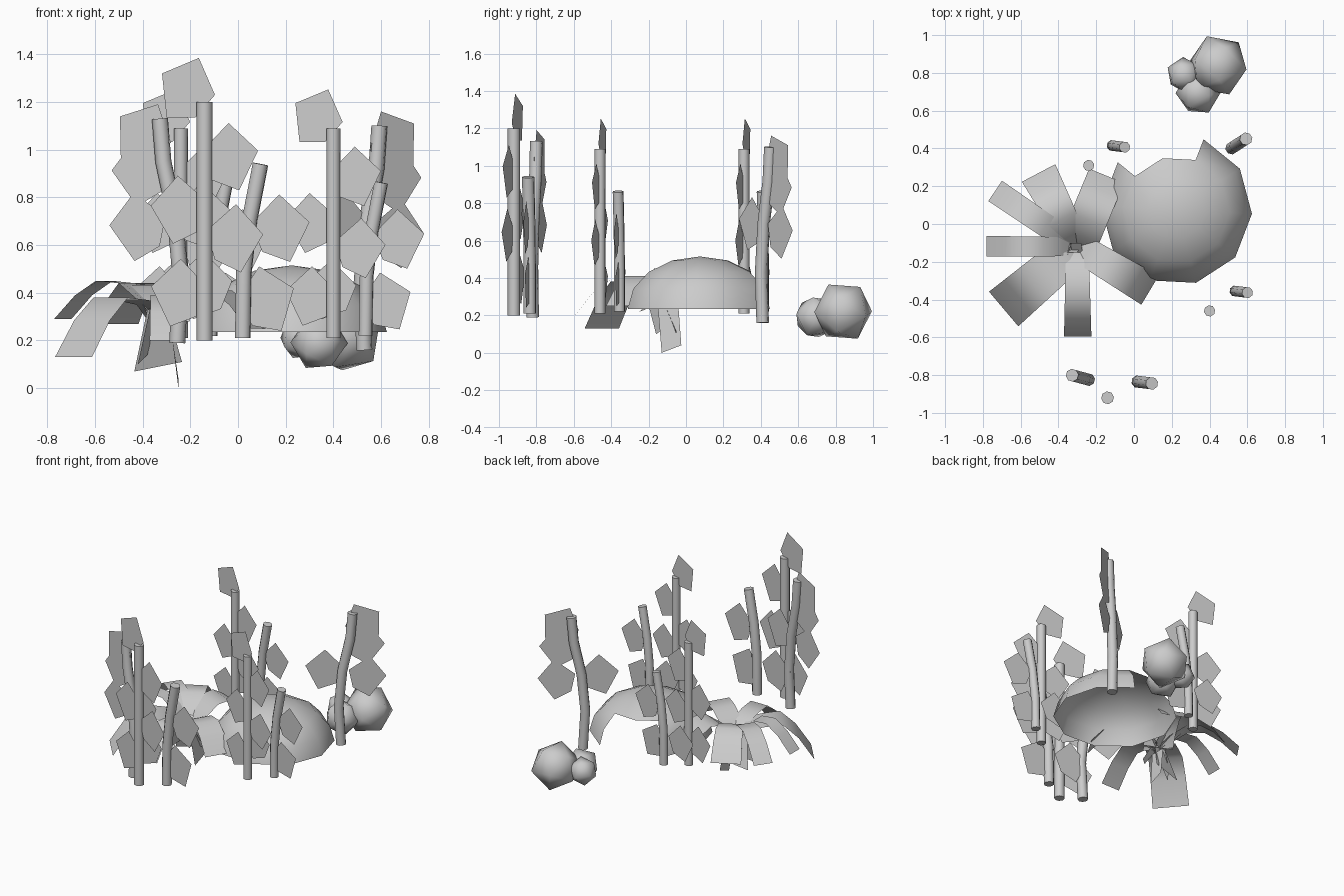
import bpy, bmesh
from math import sin, cos, pi, radians
from mathutils import Vector, Matrix

if "Cube" in bpy.data.objects:
    bpy.data.objects.remove(bpy.data.objects["Cube"])


def finish(name, bm, smooth=False):
    me = bpy.data.meshes.new(name)
    bm.to_mesh(me)
    bm.free()
    ob = bpy.data.objects.new(name, me)
    bpy.context.collection.objects.link(ob)
    for p in me.polygons:
        p.use_smooth = smooth
    return ob


LEAF = [(-.115, .07), (.045, .135), (.115, -.02), (.03, -.115), (-.095, -.115)]


# Flat-leaved stem: path and leaves lie in one upright plane
def plant(name, path, leaves, base, angle, scale, r=.034):
    bm = bmesh.new()
    n = 8
    pts = [Vector(p) for p in path]
    rings = []
    for i, p in enumerate(pts):
        t = (pts[min(i + 1, len(pts) - 1)] - pts[max(i - 1, 0)]).normalized()
        ring = []
        for k in range(n):
            a = 2 * pi * (k + .5) / n
            c = r * cos(a)
            ring.append(bm.verts.new((p.x + c * t.y, r * sin(a), p.y - c * t.x)))
        rings.append(ring)
    for a, b in zip(rings, rings[1:]):
        for k in range(n):
            bm.faces.new((a[k], a[(k + 1) % n], b[(k + 1) % n], b[k]))
    bm.faces.new(rings[0][::-1])
    bm.faces.new(rings[-1])
    for u, v, rot in leaves:
        c, s = cos(radians(rot)), sin(radians(rot))
        side = 1 if u < 0 else -1
        bm.faces.new([bm.verts.new((u + side * (x * c - z * s), 0, v + x * s + z * c))
                      for x, z in LEAF])
    m = (Matrix.Translation(base) @ Matrix.Rotation(radians(angle), 4, 'Z')
         @ Matrix.Scale(scale, 4))
    bmesh.ops.transform(bm, matrix=m, verts=bm.verts)
    ob = finish(name, bm, True)
    bpy.context.view_layer.objects.active = ob
    ob.select_set(True)
    bpy.ops.object.shade_smooth_by_angle(angle=radians(50))
    ob.select_set(False)


tall = [(0, 0), (0, 1)]
tall_leaves = [(-.07, 1.05, 0), (.1, .77, 20), (-.1, .55, 25), (.12, .43, 25), (-.1, .2, 20)]
short = [(0, 0), (.005, .28), (.03, .5), (.075, .73)]
short_leaves = [(.15, .46, 20), (.09, .16, 10), (-.16, .22, 20)]
bent = [(0, 0), (-.015, .27), (.01, .53), (.06, .76), (.075, .94)]
bent_leaves = [(.14, .87, -5), (.15, .72, 30), (-.1, .53, 20), (.16, .49, 30)]

plant("tall_stem_front", tall, tall_leaves, (-.14, -.92, .2), -15, 1)
plant("short_stem_front", short, short_leaves, (.02, -.835, .21), -7, 1)
plant("tall_stem_right", tall, tall_leaves, (.4, -.46, .21), -12, .88)
plant("short_stem_right", short, short_leaves, (.535, -.355, .22), -7, .88)
plant("tall_stem_back", tall, tall_leaves, (-.24, .31, .21), -12, .88)
plant("short_stem_back", short, short_leaves, (-.115, .415, .22), -7, .88)
plant("bent_stem_front", bent, bent_leaves, (-.255, -.82, .19), 165, 1)
plant("bent_stem_back", bent, bent_leaves, (.53, .41, .16), 33, 1)

# Mound: open half dome of ten sides with a cave mouth at the back
bm = bmesh.new()
rows = []
for j in range(4):
    e = radians(22.5 * j)
    rows.append([bm.verts.new((.225 + .4 * cos(e) * cos(radians(-3 + 36 * k)),
                               .075 + .4 * cos(e) * sin(radians(-3 + 36 * k)),
                               .235 + .28 * sin(e))) for k in range(10)])
top = bm.verts.new((.225, .075, .515))
for j in range(3):
    for k in range(10):
        if j < 2 and k in (2, 3):
            continue
        n = (k + 1) % 10
        bm.faces.new((rows[j][k], rows[j][n], rows[j + 1][n], rows[j + 1][k]))
for k in range(10):
    bm.faces.new((rows[3][k], rows[3][(k + 1) % 10], top))
bmesh.ops.delete(bm, geom=[v for v in bm.verts if not v.link_faces], context='VERTS')
finish("mound", bm, True)

# Boulders
for i, (p, r, a) in enumerate([((.445, .84, .22), .165, 5), ((.265, .79, .21), .095, 50),
                               ((.34, .695, .19), .12, 75)]):
    bm = bmesh.new()
    bmesh.ops.create_icosphere(bm, subdivisions=1, radius=r)
    bmesh.ops.transform(bm, verts=bm.verts, matrix=Matrix.Translation(p)
                        @ Matrix.Rotation(radians(a), 4, 'Z') @ Matrix.Rotation(.5, 4, 'X'))
    finish(f"boulder_{i + 1}", bm, True)

# Rosette of arching fronds: tip x, y, z, peak height, root width, tip width
centre = Vector((-.3, -.12, .28))
fronds = [(-.78, -.118, .28, .45, .1, .11), (-.735, .175, .29, .45, .12, .13),
          (-.505, .27, .27, .44, .14, .2), (-.145, .255, .3, .43, .2, .2),
          (.085, -.35, .25, .41, .15, .18), (-.298, -.595, .2, .39, .12, .145),
          (-.69, -.45, .13, .38, .2, .24)]
bm = bmesh.new()
for x, y, z, peak, w0, w1 in fronds:
    d = Vector((x - centre.x, y - centre.y, 0))
    side = Vector((-d.y, d.x, 0)).normalized()
    rows = []
    for t, h in [(.03, centre.z), (.15, centre.z + .07), (.38, peak - .01), (.6, peak),
                 (.8, z + (peak - z) * .62), (1, z)]:
        p = centre + d * t
        p.z = h
        w = (w0 + (w1 - w0) * t) / 2
        rows.append([bm.verts.new(p + side * w), bm.verts.new(p - side * w)])
    for a, b in zip(rows, rows[1:]):
        bm.faces.new((a[0], a[1], b[1], b[0]))
finish("rosette_fronds", bm, True)

# Hanging fronds under the rosette
bm = bmesh.new()
for quad in [[(-.38, -.15, .33), (-.3, -.15, .34), (-.235, -.05, .11), (-.435, -.08, .07)],
             [(-.28, -.15, .24), (-.28, -.04, .24), (-.25, -.025, .04), (-.25, -.13, 0)],
             [(-.37, -.22, .33), (-.33, -.1, .35), (-.38, -.1, .14), (-.42, -.16, .1)],
             [(-.3, -.25, .22), (-.26, -.22, .23), (-.28, -.1, .34), (-.34, -.1, .34)]]:
    bm.faces.new([bm.verts.new(p) for p in quad])
finish("hanging_fronds", bm)
